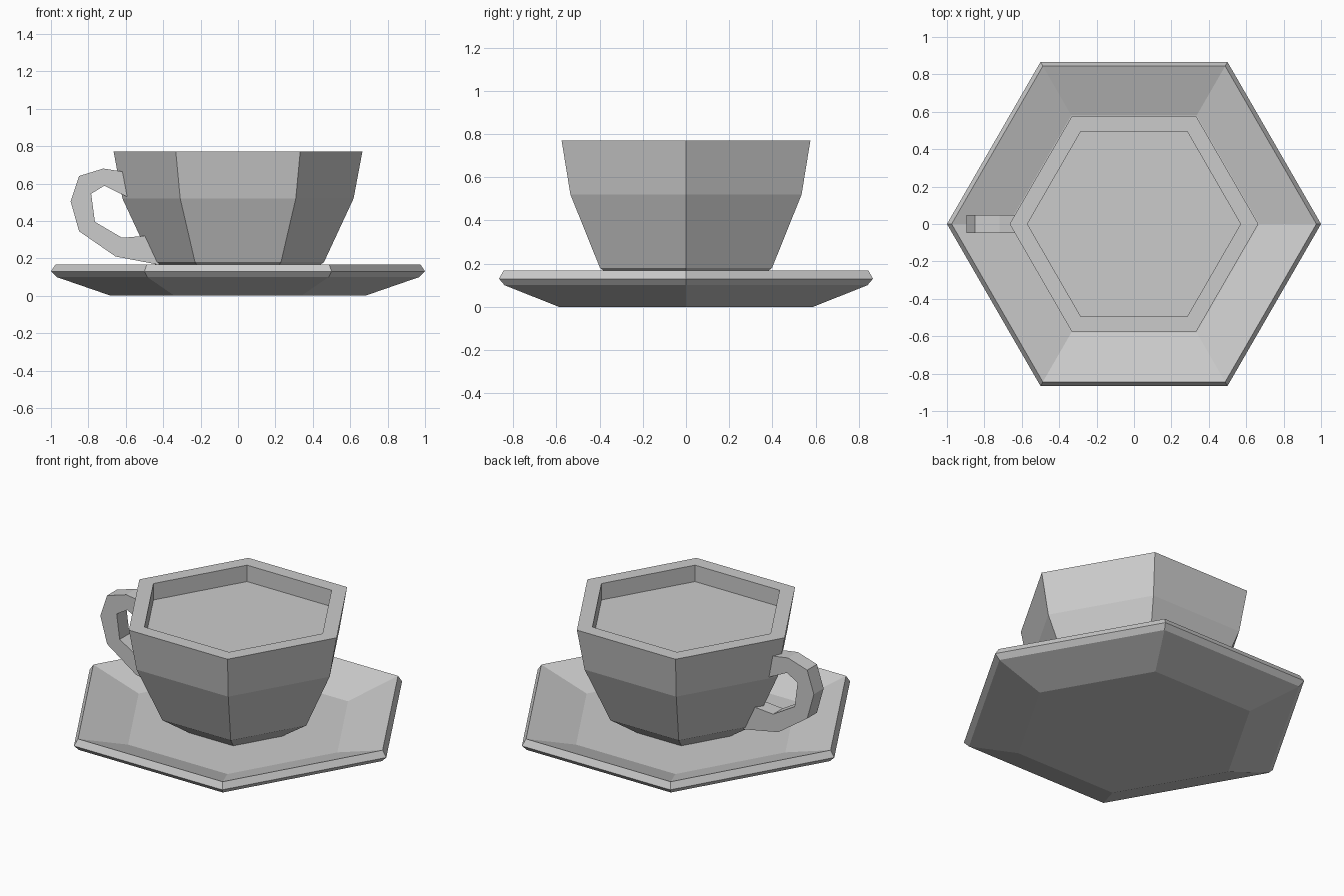
import bpy
import bmesh
from math import cos, sin, pi

if "Cube" in bpy.data.objects:
    bpy.data.objects.remove(bpy.data.objects["Cube"])

SIDES = 6


def finish(name, bm):
    bmesh.ops.recalc_face_normals(bm, faces=bm.faces)
    mesh = bpy.data.meshes.new(name)
    bm.to_mesh(mesh)
    bm.free()
    obj = bpy.data.objects.new(name, mesh)
    bpy.context.collection.objects.link(obj)
    return obj


def hex_lathe(name, profile, cap_start=True, cap_end=True):
    """Six-sided body from (radius, z) points, corners on the x axis."""
    bm = bmesh.new()
    rings = [[bm.verts.new((r * cos(2 * pi * i / SIDES), r * sin(2 * pi * i / SIDES), z))
              for i in range(SIDES)] for r, z in profile]
    for a, b in zip(rings, rings[1:]):
        for i in range(SIDES):
            j = (i + 1) % SIDES
            bm.faces.new((a[i], a[j], b[j], b[i]))
    if cap_start:
        bm.faces.new(rings[0][::-1])
    if cap_end:
        bm.faces.new(rings[-1])
    return finish(name, bm)


def ribbon(name, outer, inner, half_width):
    """Solid strip between two matching (x, z) outlines, thick along y."""
    bm = bmesh.new()
    rings = [[bm.verts.new((x, y, z)) for (x, z), y in
              ((o, -half_width), (o, half_width), (n, half_width), (n, -half_width))]
             for o, n in zip(outer, inner)]
    for a, b in zip(rings, rings[1:]):
        for i in range(4):
            j = (i + 1) % 4
            bm.faces.new((a[i], a[j], b[j], b[i]))
    bm.faces.new(rings[0])
    bm.faces.new(rings[-1])
    return finish(name, bm)


# Saucer: flat base, bevelled rim, sunken centre
hex_lathe("saucer", [(0.68, 0), (0.97, 0.10), (1.0, 0.13), (0.975, 0.168), (0.67, 0.073)])

# Cup: tapered outside, flat lip, inner wall down to the drink
hex_lathe("cup", [(0.30, 0.073), (0.46, 0.18), (0.618, 0.52), (0.665, 0.77),
                  (0.57, 0.77), (0.57, 0.67)], cap_end=False)

# Drink surface
hex_lathe("drink", [(0.57, 0.67)], cap_start=False)

# Handle: faceted loop, ends sunk into the cup wall
ribbon("handle",
       [(-0.60, 0.661), (-0.72, 0.68), (-0.85, 0.64), (-0.895, 0.505),
        (-0.85, 0.345), (-0.655, 0.21), (-0.42, 0.165)],
       [(-0.585, 0.525), (-0.715, 0.588), (-0.715, 0.588), (-0.785, 0.545),
        (-0.765, 0.395), (-0.62, 0.31), (-0.47, 0.322)],
       0.047)

# Weld the coincident inner points of the handle
bm = bmesh.new()
handle = bpy.data.objects["handle"]
bm.from_mesh(handle.data)
bmesh.ops.remove_doubles(bm, verts=bm.verts, dist=0.0001)
bm.to_mesh(handle.data)
bm.free()
